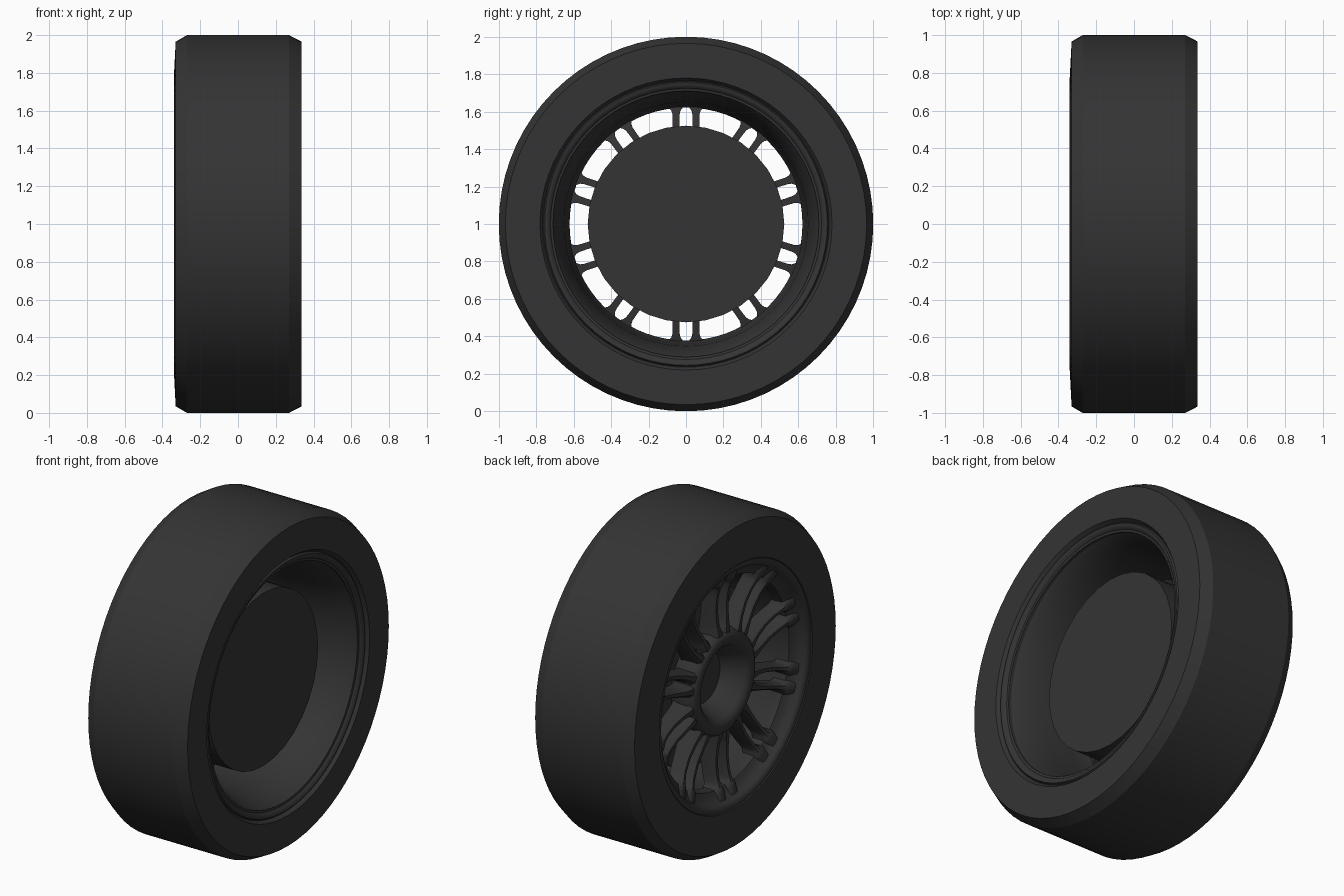
import bpy, bmesh, math

if "Cube" in bpy.data.objects:
    bpy.data.objects.remove(bpy.data.objects["Cube"])

mat = bpy.data.materials.new("charcoal")
mat.diffuse_color = (0.034, 0.034, 0.034, 1)
mat.use_nodes = True
mat.node_tree.nodes["Principled BSDF"].inputs["Base Color"].default_value = mat.diffuse_color


def finish(name, bm, angle=35):
    bmesh.ops.remove_doubles(bm, verts=bm.verts, dist=1e-5)
    bmesh.ops.recalc_face_normals(bm, faces=bm.faces)
    me = bpy.data.meshes.new(name)
    bm.to_mesh(me)
    bm.free()
    me.materials.append(mat)
    ob = bpy.data.objects.new(name, me)
    bpy.context.collection.objects.link(ob)
    bpy.ops.object.select_all(action='DESELECT')
    ob.select_set(True)
    bpy.context.view_layer.objects.active = ob
    bpy.ops.object.shade_smooth_by_angle(angle=math.radians(angle))
    return ob


def lathe(name, profile, segs=72, closed=True, angle=35):
    """Spin (x, radius) points round the wheel axle at z = 1."""
    bm = bmesh.new()
    rings = []
    for x, r in profile:
        if r == 0:
            rings.append([bm.verts.new((x, 0, 1))] * segs)
        else:
            rings.append([bm.verts.new((x, r * math.sin(2 * math.pi * i / segs),
                                        1 + r * math.cos(2 * math.pi * i / segs)))
                          for i in range(segs)])
    n = len(rings)
    for k in range(n if closed else n - 1):
        a, b = rings[k], rings[(k + 1) % n]
        for i in range(segs):
            j = (i + 1) % segs
            quad = list(dict.fromkeys((a[i], a[j], b[j], b[i])))
            if len(quad) > 2:
                bm.faces.new(quad)
    return finish(name, bm, angle)


# Tyre: flat tread, chamfered shoulders, flat sidewalls
lathe("tyre", [(-0.27, 1), (0.27, 1), (0.337, 0.965), (0.337, 0.78), (0.315, 0.765),
               (0.305, 0.71), (-0.29, 0.71), (-0.335, 0.735), (-0.34, 0.77), (-0.33, 0.965)],
      angle=25)

# Rim barrel: bell-mouthed funnel on the inner side, flange and lip on the outer side
lathe("rim_barrel", [(0.31, 0.765), (0.325, 0.755), (0.325, 0.742), (0.31, 0.725), (0.27, 0.70),
                     (0.20, 0.675), (0.10, 0.652), (-0.05, 0.64), (-0.17, 0.632), (-0.19, 0.622),
                     (-0.255, 0.625), (-0.265, 0.64), (-0.285, 0.68),
                     (-0.315, 0.69), (-0.33, 0.71), (-0.33, 0.73), (-0.29, 0.745)], angle=45)

# Brake drum closing the middle on the inner side
lathe("brake_drum", [(0.17, 0), (0.17, 0.525), (-0.10, 0.525), (-0.10, 0)], segs=32, closed=False)

# Hub: raised ring with a deep conical cup
lathe("hub", [(-0.12, 0), (-0.12, 0.155), (-0.245, 0.215), (-0.265, 0.24),
              (-0.27, 0.275), (-0.255, 0.30), (-0.22, 0.315), (-0.15, 0.31), (-0.09, 0.28),
              (-0.09, 0)], closed=False, angle=45)

# Spokes: ten pairs of concave fingers between hub and rim
# stations: radius, front x, back x, offset from pair centre, half width
STATIONS = [(0.26, -0.255, -0.12, 0.036, 0.036), (0.31, -0.258, -0.13, 0.036, 0.034),
            (0.34, -0.253, -0.135, 0.042, 0.026), (0.38, -0.247, -0.14, 0.047, 0.022),
            (0.46, -0.242, -0.15, 0.051, 0.020), (0.54, -0.250, -0.16, 0.053, 0.018),
            (0.585, -0.262, -0.17, 0.053, 0.019), (0.605, -0.270, -0.175, 0.054, 0.024),
            (0.62, -0.277, -0.18, 0.056, 0.038), (0.64, -0.282, -0.185, 0.056, 0.046),
            (0.68, -0.292, -0.19, 0.056, 0.046)]
bm = bmesh.new()
for p in range(10):
    a = p * math.pi / 5
    s, c = math.sin(a), math.cos(a)
    for side in (-1, 1):
        rows = []
        for r, xf, xb, off, hw in STATIONS:
            section = [(xb, -hw), (xf + 0.02, -hw), (xf, -hw * 0.5),
                       (xf, hw * 0.5), (xf + 0.02, hw), (xb, hw)]
            row = []
            for x, w in section:
                t = side * (off + w)
                row.append(bm.verts.new((x, r * s + t * c, 1 + r * c - t * s)))
            rows.append(row)
        for u, v in zip(rows, rows[1:]):
            for i in range(6):
                j = (i + 1) % 6
                bm.faces.new((u[i], u[j], v[j], v[i]))
        bm.faces.new(rows[0])
        bm.faces.new(rows[-1])
finish("spokes", bm, 45)
